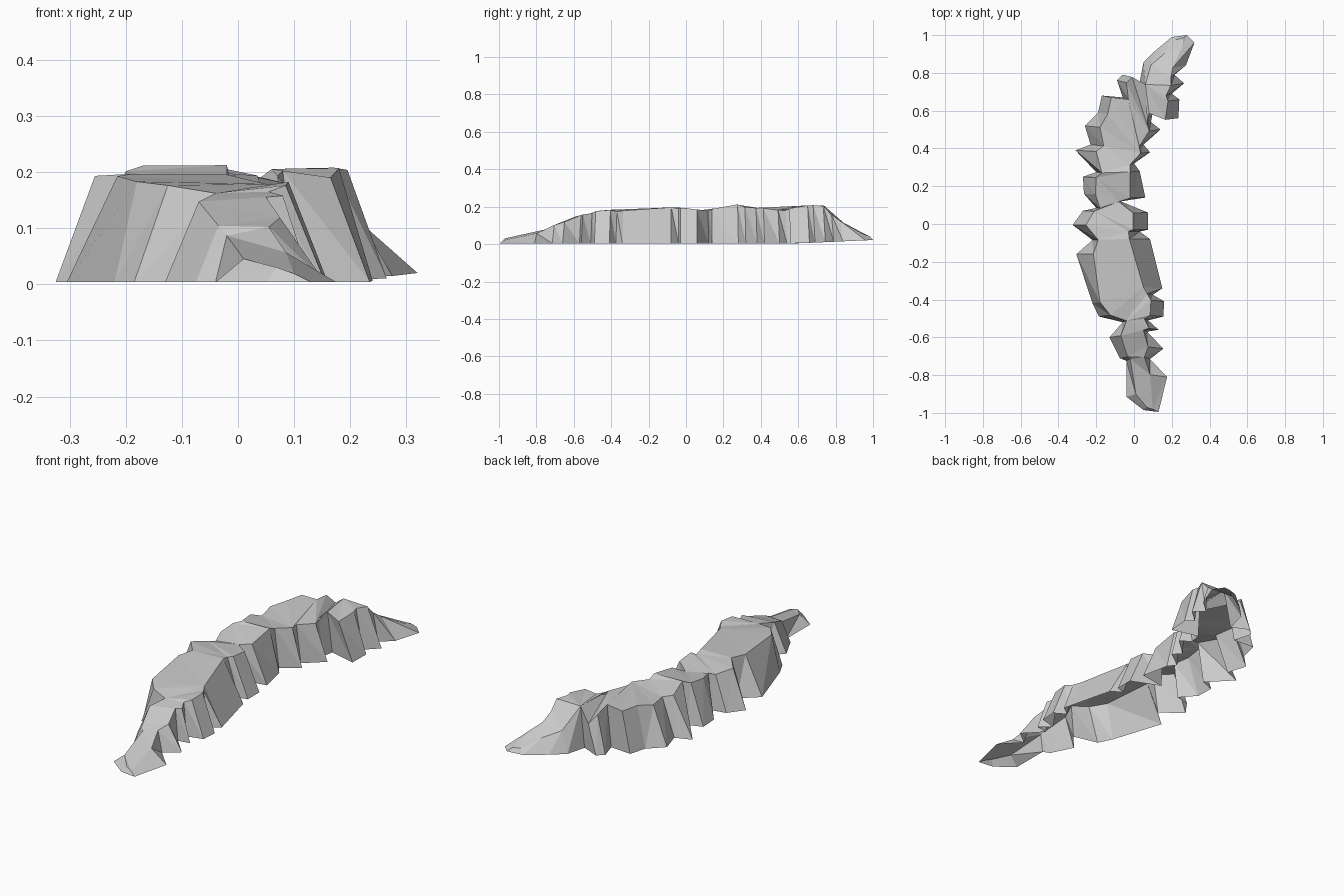
import bpy, bmesh
from mathutils import Vector

# Ground outline of each flank, north to south: x, y, inset of the cliff top
LEFT = [(.20, .99, .02), (.11, .915, .05), (.05, .855, .04), (.03, .75, .03),
        (-.06, .79, .05), (-.09, .76, .05), (-.06, .67, .03), (-.17, .68, .05),
        (-.19, .59, .05), (-.26, .52, .08), (-.23, .42, .07), (-.31, .39, .11),
        (-.20, .275, .03), (-.27, .25, .07), (-.265, .16, .06), (-.20, .085, .02),
        (-.27, .07, .06), (-.325, -.005, .07), (-.22, -.085, .03), (-.305, -.16, .09),
        (-.22, -.42, .04), (-.185, -.49, .06), (-.06, -.52, .02), (-.13, -.60, .06),
        (-.075, -.71, .04), (-.04, -.725, .02), (-.04, -.915, .05), (.05, -.985, .02)]
RIGHT = [(.28, 1.0, .02), (.32, .96, .06), (.275, .84, .07), (.215, .79, .02),
         (.265, .745, .07), (.20, .69, .03), (.24, .66, .06), (.235, .56, .07),
         (.10, .595, .02), (.09, .54, .02), (.14, .50, .06), (.05, .42, .02),
         (.085, .38, .05), (0, .32, .02), (.03, .28, .05), (.06, .14, .08),
         (-.07, .12, .01), (.075, .06, .08), (.075, -.03, .08), (.03, -.04, .06),
         (.085, -.08, .11), (.15, -.34, .10), (.10, -.375, .03), (.16, -.41, .07),
         (.155, -.49, .07), (.075, -.51, .02), (.13, -.56, .05), (.07, -.57, .02),
         (.155, -.66, .08), (.085, -.715, .03), (.175, -.81, .09), (.13, -.995, .03)]
# Ridge height along y
HEIGHT = [(-1, .015), (-.95, .04), (-.73, .065), (-.71, .10), (-.6, .145),
          (-.45, .185), (-.3, .177), (-.15, .20), (0, .193), (.1, .18), (.2, .20),
          (.28, .213), (.35, .195), (.5, .187), (.6, .205), (.735, .21),
          (.78, .155), (.83, .12), (.9, .09), (.96, .05), (1, .035)]


def height(y):
    for (a, za), (b, zb) in zip(HEIGHT, HEIGHT[1:]):
        if y <= b:
            return za + (zb - za) * max(0, y - a) / (b - a)
    return HEIGHT[-1][1]


bm = bmesh.new()


def flank(points, sign):
    """Sloping facets from the ground up to the edge of the plateau."""
    base, top = [], []
    for i, (x, y, inset) in enumerate(points):
        ground = .004 + max(0, y - .6) * .045
        yt = y * .985
        z = height(yt) - (.006 if i % 3 == 1 else 0)
        base.append(bm.verts.new((x, y, ground)))
        top.append(bm.verts.new((x + sign * inset, yt, max(z, ground + .008))))
    for i in range(len(points) - 1):
        bm.faces.new((base[i], base[i + 1], top[i + 1]))
        bm.faces.new((base[i], top[i + 1], top[i]))
    return base, top


lb, lt = flank(LEFT, 1)
rb, rt = flank(RIGHT, -1)

# Plateau: stitch the two top edges together with triangles
i = j = 0
while i < len(lt) - 1 or j < len(rt) - 1:
    step_left = j == len(rt) - 1 or (
        i < len(lt) - 1 and
        (lt[i + 1].co - rt[j].co).length < (lt[i].co - rt[j + 1].co).length)
    if step_left:
        bm.faces.new((lt[i], lt[i + 1], rt[j]))
        i += 1
    else:
        bm.faces.new((lt[i], rt[j + 1], rt[j]))
        j += 1

# Blunt ends; the underside stays open
for k in (0, -1):
    bm.faces.new((lb[k], lt[k], rt[k], rb[k]))

bmesh.ops.recalc_face_normals(bm, faces=bm.faces)
up = sum(f.normal.z * f.calc_area() for f in bm.faces)
if up < 0:
    bmesh.ops.reverse_faces(bm, faces=bm.faces)
mesh = bpy.data.meshes.new("rock_ridge")
bm.to_mesh(mesh)
bm.free()
bpy.context.collection.objects.link(bpy.data.objects.new("rock_ridge", mesh))
